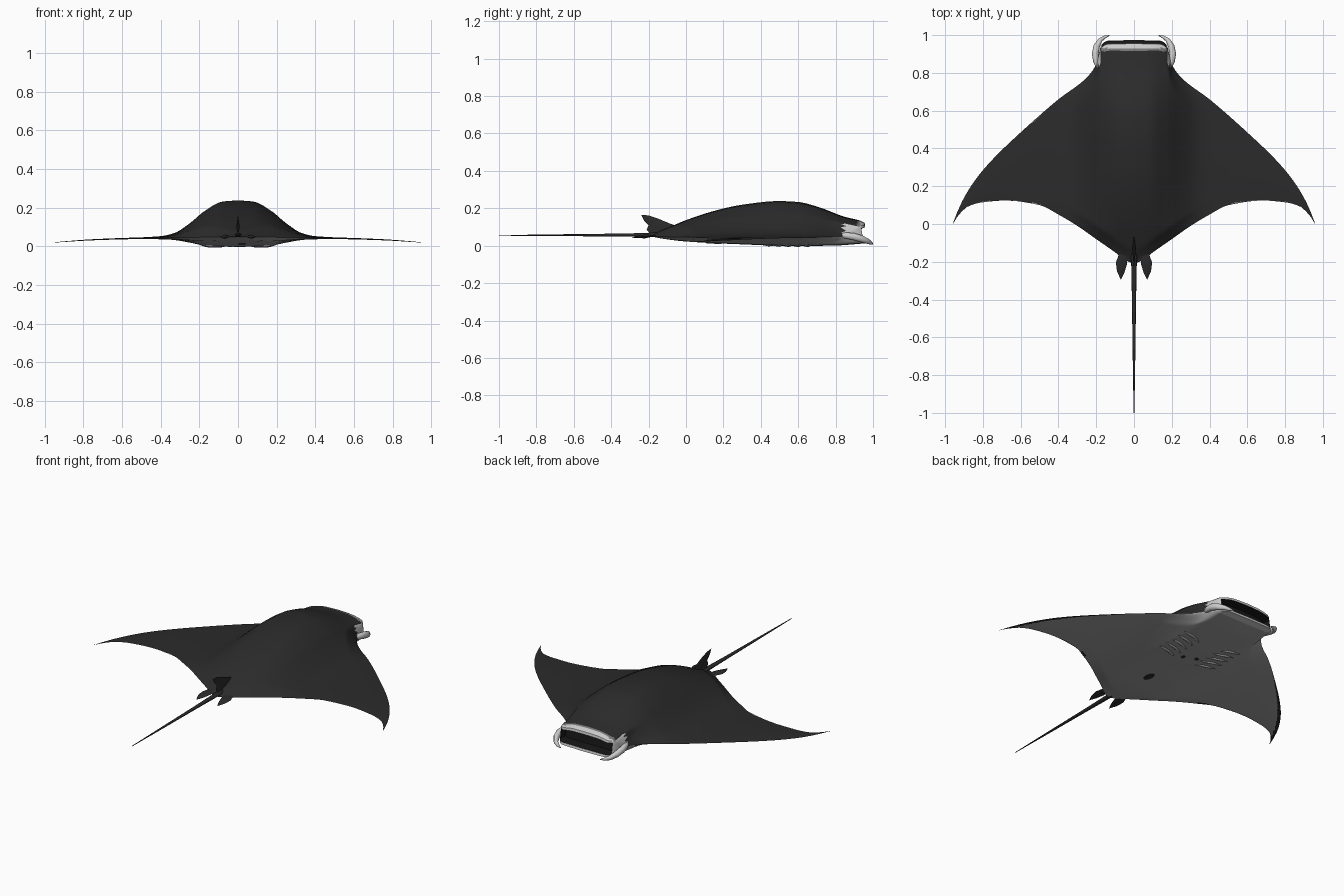
import bpy, bmesh, math
from mathutils import Vector

if "Cube" in bpy.data.objects:
    bpy.data.objects.remove(bpy.data.objects["Cube"])


def material(name, v):
    m = bpy.data.materials.new(name)
    m.use_nodes = True
    m.diffuse_color = (v, v, v, 1)
    m.node_tree.nodes["Principled BSDF"].inputs["Base Color"].default_value = (v, v, v, 1)
    return m


DARK = material("charcoal skin", 0.024)
BELLY = material("pale grey belly", 0.36)
PALE = material("off white lip", 0.6)
GREY = material("mid grey", 0.18)
BLACK = material("mouth black", 0.008)
SKINS = [DARK, BELLY, PALE, GREY, BLACK]


def curve(*pts):
    """Smooth monotone interpolation through (t, value) points."""
    n = len(pts)
    sl = [(b[1] - a[1]) / (b[0] - a[0]) for a, b in zip(pts, pts[1:])]
    tan = [sl[0]] + [2 * a * b / (a + b) if a * b > 0 else 0 for a, b in zip(sl, sl[1:])] + [sl[-1]]

    def f(t):
        t = min(max(t, pts[0][0]), pts[-1][0])
        i = next(k for k in range(n - 1) if t <= pts[k + 1][0])
        d = pts[i + 1][0] - pts[i][0]
        s = (t - pts[i][0]) / d
        return ((2 * s**3 - 3 * s**2 + 1) * pts[i][1] + (s**3 - 2 * s**2 + s) * d * tan[i]
                + (3 * s**2 - 2 * s**3) * pts[i + 1][1] + (s**3 - s**2) * d * tan[i + 1])
    return f


def finish(name, bm, mats, angle=40):
    bmesh.ops.recalc_face_normals(bm, faces=bm.faces)
    me = bpy.data.meshes.new(name)
    bm.to_mesh(me)
    bm.free()
    for m in mats:
        me.materials.append(m)
    ob = bpy.data.objects.new(name, me)
    bpy.context.collection.objects.link(ob)
    bpy.ops.object.select_all(action="DESELECT")
    bpy.context.view_layer.objects.active = ob
    ob.select_set(True)
    bpy.ops.object.shade_smooth_by_angle(angle=math.radians(angle))
    return ob


# Body planform and height profiles
TIP = 0.96
lead = curve((0, .955), (.14, .952), (.175, .93), (.2, .845), (.25, .775), (.4, .66), (.6, .485),
             (.76, .33), (.85, .22), (.92, .1), (TIP, 0))
trail = curve((0, -.21), (.04, -.195), (.1, -.15), (.2, -.08), (.3, -.01), (.4, .05), (.5, .1),
              (.68, .124), (.8, .115), (.88, .092), (.93, .045), (TIP, -.002))
level = curve((0, .05), (.3, .046), (.5, .042), (.75, .034), (TIP, .02))
hump = curve((0, 1), (.08, .97), (.17, .72), (.25, .37), (.33, .1), (.4, .02), (.5, 0))
back = curve((-.21, 0), (-.07, .055), (0, .083), (.15, .13), (.3, .162), (.5, .182), (.6, .178),
             (.7, .155), (.85, .102), (.93, .084), (.96, .07))
keel = curve((0, 1), (.15, .9), (.25, .5), (.35, .15), (.5, 0))
depth = curve((-.21, 0), (0, .025), (.3, .038), (.6, .048), (.8, .047), (.96, .036))
head = curve((0, 1), (.17, 1), (.205, 0), (1, 0))


def height(x, y, side):
    x = abs(x)
    h = head(x)
    front, rear = max(lead(x) - y, 0), max(y - trail(x), 0)
    taper = h + (1 - h) * min(1, front / .1) ** .6
    taper *= min(1, rear / .07) ** .7
    span = max(front + rear, .001)
    foil = .007 * math.sin(math.pi * rear / span) * (1 - x / TIP) ** .5
    if side > 0:
        return level(x) + hump(x) * back(y) * taper + foil
    return level(x) - keel(x) * depth(y) * taper - foil * .7


# Body: upper and lower skins plus the recessed mouth
half = [.02 * i for i in range(8)] + [.155 + .0075 * i for i in range(8)] + \
       [.22 + (TIP - .22) * i / 30 for i in range(31)]
xs = [-x for x in reversed(half[1:])] + half
ROWS = 52
bm = bmesh.new()
rows = {}
for side in (1, -1):
    for i, x in enumerate(xs):
        a, b = trail(abs(x)), lead(abs(x))
        for j in range(ROWS + 1):
            y = a + (b - a) * (1 - math.cos(math.pi * j / ROWS)) / 2
            jaw = .018 * head(abs(x)) * max(0, (y - .85) / .1) if side < 0 else 0
            rows[side, i, j] = bm.verts.new((x, y + jaw, height(x, y, side)))


def skin_colour(c, side):
    x, y = abs(c.x), c.y
    if side > 0:
        if y > .932 or (x > .178 and y > .845 and x < .21):
            return 2
        return 3 if y > .912 else 0
    if y > .93:
        return 2
    edge = lead(x) - y
    if (x > .5 and edge < .1 * (x - .5)) or x > .9 or (.4 < x < .45 and y < trail(x) + .02):
        return 0
    return 1


for side in (1, -1):
    for i in range(len(xs) - 1):
        for j in range(ROWS):
            f = bm.faces.new([rows[side, p, q] for p, q in ((i, j), (i + 1, j), (i + 1, j + 1), (i, j + 1))])
            f.material_index = skin_colour(f.calc_center_median(), side)

inside = [i for i, x in enumerate(xs) if abs(x) < .215]
LEVELS = ((0, 0), (.14, 0), (.22, 1), (.78, 1), (.86, 0), (1, 0))
mouth = {}
for i in inside:
    t, b = rows[1, i, ROWS], rows[-1, i, ROWS]
    for k, (s, deep) in enumerate(LEVELS):
        if k in (0, 5):
            mouth[i, k] = t if k == 0 else b
        else:
            p = t.co.lerp(b.co, s)
            if abs(p.x) < .17:
                p.y -= .05 * deep
            mouth[i, k] = bm.verts.new(p)
for i in inside[:-1]:
    for k in range(5):
        f = bm.faces.new([mouth[i, k], mouth[i + 1, k], mouth[i + 1, k + 1], mouth[i, k + 1]])
        f.material_index = 4 if 0 < k < 4 and abs(xs[i] + xs[i + 1]) < .34 else 2
bmesh.ops.remove_doubles(bm, verts=bm.verts, dist=.0004)
finish("body", bm, SKINS, 50)


def tube(name, pts, radii, mat, flat=1.0, sides=10):
    """Tapered tube along a path; flat scales its height."""
    bm = bmesh.new()
    rings = []
    pts = [Vector(p) for p in pts]
    for i, p in enumerate(pts):
        d = (pts[min(i + 1, len(pts) - 1)] - pts[max(i - 1, 0)]).normalized()
        u = d.cross(Vector((0, 0, 1))).normalized()
        w = u.cross(d)
        rings.append([bm.verts.new(p + radii[i] * (u * math.cos(a) + w * flat * math.sin(a)))
                      for a in (2 * math.pi * k / sides for k in range(sides))])
    for r, s in zip(rings, rings[1:]):
        for k in range(sides):
            bm.faces.new([r[k], r[(k + 1) % sides], s[(k + 1) % sides], s[k]])
    bm.faces.new(rings[0])
    bm.faces.new(rings[-1])
    return finish(name, bm, [mat], 60)


def blade(name, outline, centre, bulge, mat):
    """Thin lens-shaped fin: outline fanned to a raised centre on both faces."""
    bm = bmesh.new()
    ring = [bm.verts.new(p) for p in outline]
    for s in (1, -1):
        c = bm.verts.new(Vector(centre) + s * Vector(bulge))
        for a, b in zip(ring, ring[1:] + ring[:1]):
            bm.faces.new([a, b, c])
    return finish(name, bm, [mat], 30)


# Tail and dorsal fin
tube("tail", [(0, -.12, .06), (0, -.2, .058), (0, -.4, .057), (0, -.7, .056), (0, -1, .055)],
     [.018, .015, .011, .007, .002], DARK, .7)
dorsal = [(-.03, .1), (-.09, .12), (-.15, .145), (-.2, .162), (-.24, .165), (-.225, .135), (-.2, .11),
          (-.21, .085), (-.19, .06), (-.1, .06)]
blade("dorsal_fin", [(0, y, z) for y, z in dorsal], (0, -.14, .1), (.009, 0, 0), DARK)

pelvic = [(.035, -.15), (.08, -.16), (.096, -.205), (.09, -.25), (.07, -.295), (.052, -.26), (.036, -.21)]
for s, label in ((1, "left"), (-1, "right")):
    blade(label + "_pelvic_fin", [(s * x, y, .055 + (y + .15) * .08) for x, y in pelvic],
          (s * .068, -.22, .05), (0, 0, .011), DARK)

    # Curled fins beside the mouth
    path = [(.186, .82, .056), (.2, .86, .054), (.205, .9, .048), (.198, .94, .036),
            (.178, .975, .022), (.155, .99, .014), (.13, .998, .009)]
    tube(label + "_head_fin", [(s * x, y, z) for x, y, z in path],
         [.01, .016, .018, .017, .012, .008, .002], PALE, 1.1)

    # Gill ridges on the belly
    for g in range(5):
        pts, rad = [], []
        for k in range(7):
            t = k / 6
            x = .07 + .125 * t
            y = .42 + .052 * g + .03 * t + .012 * math.sin(math.pi * t)
            pts.append((s * x, y, height(x, y, -1)))
            rad.append(.002 + .007 * math.sin(math.pi * t))
        tube(f"{label}_gill_{g + 1}", pts, rad, BELLY, .8, 8)

# Dark spots on the belly
for n, (x, y, rx, ry) in enumerate(((.02, .15, .02, .04), (.03, .45, .01, .014), (-.04, .48, .012, .012))):
    bm = bmesh.new()
    bmesh.ops.create_cone(bm, cap_ends=True, segments=14, radius1=1, radius2=1, depth=1)
    for v in bm.verts:
        px, py = x + v.co.x * rx, y + v.co.y * ry
        v.co = (px, py, height(px, py, -1) + v.co.z * .006)
    finish(f"belly_spot_{n + 1}", bm, [DARK])
